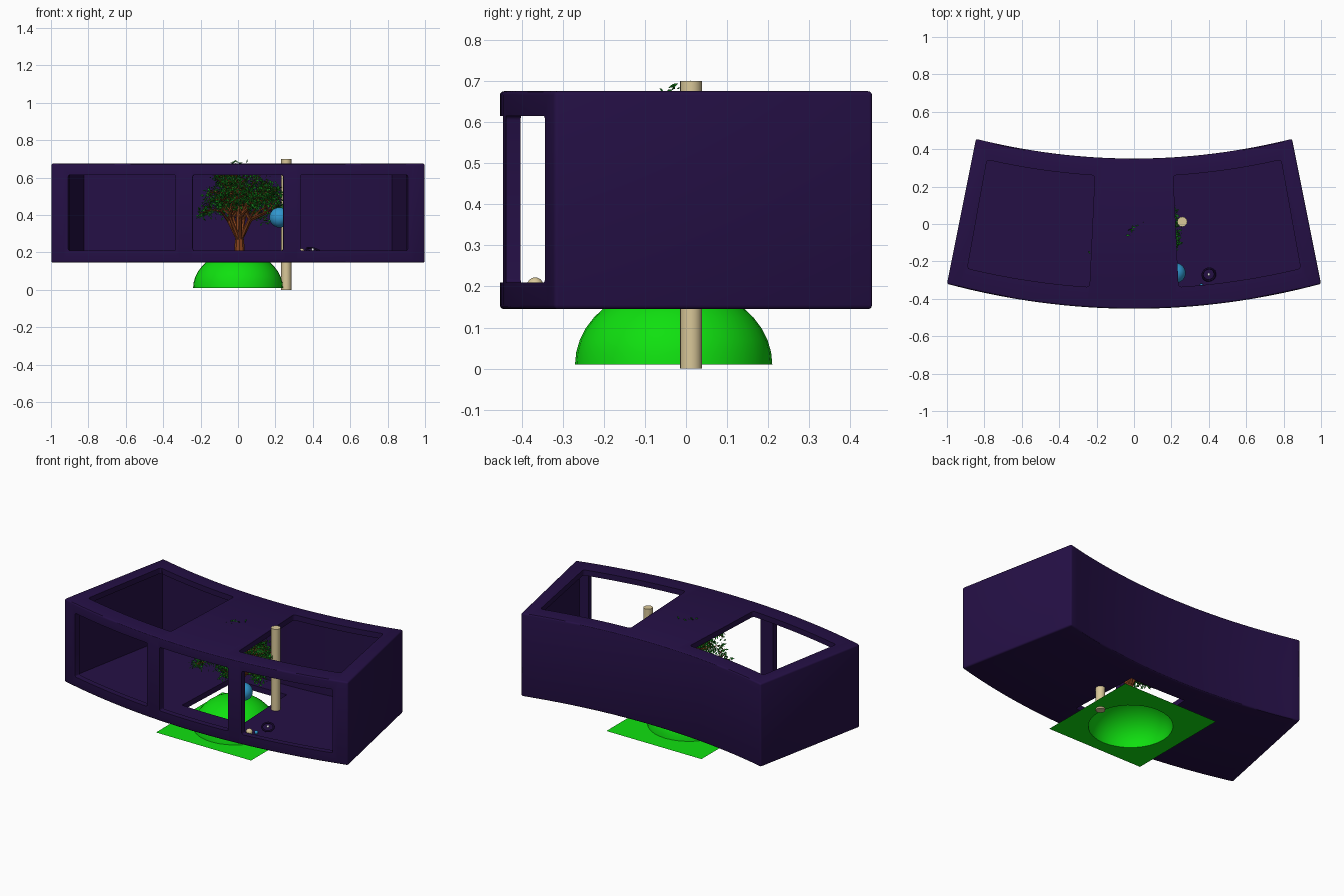
import bpy, bmesh, math, random
from mathutils import Vector, Matrix

if "Cube" in bpy.data.objects:
    bpy.data.objects.remove(bpy.data.objects["Cube"])

random.seed(7)


def material(name, rgb):
    m = bpy.data.materials.new(name)
    m.diffuse_color = (*rgb, 1)
    m.use_nodes = True
    m.node_tree.nodes["Principled BSDF"].inputs["Base Color"].default_value = m.diffuse_color
    return m


PURPLE = material("dark purple", (0.018, 0.005, 0.06))
GRASS = material("bright green", (0.005, 0.75, 0.005))
LEAF = material("leaf green", (0.01, 0.30, 0.015))
LEAF_DARK = material("dark leaf green", (0.008, 0.15, 0.01))
BARK = material("red brown", (0.24, 0.055, 0.012))
TAN = material("tan", (0.70, 0.58, 0.32))
BLUE = material("blue", (0.03, 0.31, 0.62))
WHITE = material("white", (0.8, 0.8, 0.8))


def finish(bm, name, mats, smooth=True, normals=True):
    if normals:
        bmesh.ops.recalc_face_normals(bm, faces=bm.faces[:])
    me = bpy.data.meshes.new(name)
    bm.to_mesh(me)
    bm.free()
    for m in mats:
        me.materials.append(m)
    ob = bpy.data.objects.new(name, me)
    bpy.context.collection.objects.link(ob)
    if smooth:
        bpy.ops.object.select_all(action='DESELECT')
        ob.select_set(True)
        bpy.context.view_layer.objects.active = ob
        bpy.ops.object.shade_smooth_by_angle(angle=math.radians(35))
    return ob


def plan(u, s):
    """Curved floor plan: u runs left to right, s front to back."""
    front, back = -0.453 + 0.133 * u * u, 0.35 + 0.105 * u * u
    return u * (1 - 0.155 * s), front + (back - front) * s


def curved_block(name, u0, u1, s0, s1, z0, z1, n=12, bevel=0.0):
    bm = bmesh.new()
    us = [u0 + (u1 - u0) * i / n for i in range(n + 1)]
    ring = [plan(u, s0) for u in us] + [plan(u, s1) for u in reversed(us)]
    low = [bm.verts.new((x, y, z0)) for x, y in ring]
    high = [bm.verts.new((x, y, z1)) for x, y in ring]
    k = len(ring)
    for i in range(k):
        j = (i + 1) % k
        bm.faces.new((low[i], low[j], high[j], high[i]))
    for i in range(n):
        for v in (low, high):
            bm.faces.new((v[i], v[i + 1], v[k - 2 - i], v[k - 1 - i]))
    ob = finish(bm, name, [PURPLE], smooth=False)
    if bevel:
        b = ob.modifiers.new("round", 'BEVEL')
        b.width, b.segments, b.limit_method = bevel, 3, 'ANGLE'
    return ob


# Curved display case: shell, cavity, then openings
case = curved_block("display_case", -1, 1, 0, 1, 0.145, 0.675, 32, 0.01)
cutters = [
    curved_block("cavity", -0.965, 0.965, 0.045, 0.955, 0.18, 0.64, 32),
    curved_block("front_middle", -0.242, 0.242, -0.2, 0.1, 0.21, 0.615, 8, 0.01),
    curved_block("floor_hole", -0.225, 0.225, 0.24, 0.82, 0.1, 0.22, 8),
]
for sign in (-1, 1):
    a, b = sorted((sign * 0.333, sign * 0.908))
    cutters.append(curved_block("front_side", a, b, -0.2, 0.1, 0.21, 0.615, 8, 0.01))
    a, b = sorted((sign * 0.243, sign * 0.91))
    cutters.append(curved_block("top_side", a, b, 0.135, 0.88, 0.6, 0.8, 8, 0.015))
for c in cutters:
    c.hide_render = True
    m = case.modifiers.new("cut", 'BOOLEAN')
    m.operation, m.solver, m.object = 'DIFFERENCE', 'EXACT', c
deps = bpy.context.evaluated_depsgraph_get()
mesh = bpy.data.meshes.new_from_object(case.evaluated_get(deps))
case.modifiers.clear()
case.data = mesh
for c in cutters:
    bpy.data.objects.remove(c, do_unlink=True)
bpy.ops.object.select_all(action='DESELECT')
case.select_set(True)
bpy.context.view_layer.objects.active = case
bpy.ops.object.shade_smooth_by_angle(angle=math.radians(30))


# Grass hill: open dome
HILL = Vector((0, -0.03, 0.01))
bm = bmesh.new()
bmesh.ops.create_uvsphere(bm, u_segments=32, v_segments=20, radius=1)
bmesh.ops.delete(bm, geom=[v for v in bm.verts if v.co.z < -0.01], context='VERTS')
for v in bm.verts:
    v.co = HILL + Vector((v.co.x * 0.24, v.co.y * 0.24, v.co.z * 0.195))
finish(bm, "grass_hill", [GRASS], normals=False)

# Flat lawn around the hill
bm = bmesh.new()
inner, outer = [], []
for i in range(32):
    a = math.tau * i / 32
    c, s = math.cos(a), math.sin(a)
    k = 0.335 / max(abs(c), abs(s))
    inner.append(bm.verts.new((0.24 * c, -0.03 + 0.24 * s, 0.01)))
    outer.append(bm.verts.new((k * c, -0.012 + k * s, 0.01)))
for i in range(32):
    j = (i + 1) % 32
    bm.faces.new((inner[i], outer[i], outer[j], inner[j]))
finish(bm, "lawn", [GRASS], smooth=False, normals=False)


def limb(bm, p, q, r0, r1, seg):
    d = q - p
    mat = Matrix.Translation((p + q) / 2) @ d.to_track_quat('Z', 'Y').to_matrix().to_4x4()
    bmesh.ops.create_cone(bm, cap_ends=True, segments=seg, radius1=r0, radius2=r1,
                          depth=d.length, matrix=mat)


def leaf(bm, p):
    """Small drooping diamond leaf."""
    d = Vector((random.gauss(0, 1), random.gauss(0, 1), random.gauss(-0.5, 0.7))).normalized()
    side = d.cross(Vector((random.gauss(0, 1), random.gauss(0, 1), 1))).normalized()
    l, w = random.uniform(0.016, 0.028), 0.005
    pts = (p, p + d * l * 0.5 + side * w, p + d * l, p + d * l * 0.5 - side * w)
    f = bm.faces.new([bm.verts.new(v) for v in pts])
    f.material_index = random.choice((0, 0, 1))


# Tree: forked branches with leaf sprays
wood, leaves = bmesh.new(), bmesh.new()
CROWN = Vector((-0.005, -0.03, 0.45))


def inside(p):
    d = p - CROWN
    return Vector((d.x / 0.225, d.y / 0.215, d.z / 0.225)).length < 1


def grow(p, d, length, r, level):
    q = p + d * length
    if level and not inside(q):
        q = p + (q - p) * 0.5
    limb(wood, p, q, r, r * 0.62, 7 if level < 2 else 4)
    if level >= 2:
        for _ in range(6):
            c = p.lerp(q, random.uniform(0.3, 1.1))
            c += Vector([random.gauss(0, 0.013) for _ in range(3)])
            leaf(leaves, c)
    if level == 4:
        return
    for i in range(3):
        a = random.uniform(0, math.tau)
        turn = Vector((math.cos(a), math.sin(a), random.uniform(-0.75, 0.55)))
        grow(q, (d + turn * 0.8).normalized(), length * random.uniform(0.62, 0.85), r * 0.6, level + 1)


BASE = Vector((0.008, -0.03, 0.19))
limb(wood, BASE, BASE + Vector((0, 0, 0.08)), 0.03, 0.024, 9)
for i in range(7):
    a = math.tau * i / 7 + 0.3
    d = Vector((math.cos(a) * 0.55, math.sin(a) * 0.55, 1)).normalized()
    grow(BASE + Vector((0, 0, 0.07)), d, random.uniform(0.12, 0.15), 0.014, 0)
limb(wood, BASE, BASE + Vector((-0.01, 0, 0.3)), 0.022, 0.008, 8)
grow(BASE + Vector((-0.01, 0, 0.3)), Vector((0, 0, 1)), 0.08, 0.008, 1)
# Twig tip above the roof
for _ in range(8):
    leaf(leaves, Vector((-0.015, -0.025, 0.685)) + Vector([random.uniform(-0.01, 0.01) for _ in range(3)]))
finish(wood, "tree_branches", [BARK])
finish(leaves, "tree_leaves", [LEAF, LEAF_DARK], smooth=False, normals=False)

# Upright pole
bm = bmesh.new()
limb(bm, Vector((0.258, 0.012, 0)), Vector((0.258, 0.012, 0.7)), 0.027, 0.027, 16)
finish(bm, "pole", [TAN])


def ball(name, loc, r, mat):
    bm = bmesh.new()
    bmesh.ops.create_uvsphere(bm, u_segments=24, v_segments=14, radius=r,
                              matrix=Matrix.Translation(loc))
    return finish(bm, name, [mat])


# Loose balls
ball("large_ball", (0.222, -0.262, 0.387), 0.054, BLUE)
ball("tan_ball", (0.337, -0.367, 0.202), 0.02, TAN)
ball("small_blue_ball", (0.36, -0.33, 0.19), 0.011, BLUE)
ball("white_bead", (0.4, -0.27, 0.215), 0.008, WHITE)

# Small ring on the floor
bpy.ops.mesh.primitive_torus_add(location=(0.4, -0.27, 0.212), rotation=(0.3, 0.2, 0),
                                 major_radius=0.034, minor_radius=0.006,
                                 major_segments=24, minor_segments=8)
ring = bpy.context.object
ring.name = "floor_ring"
ring.data.materials.append(PURPLE)
bpy.ops.object.shade_smooth_by_angle()
